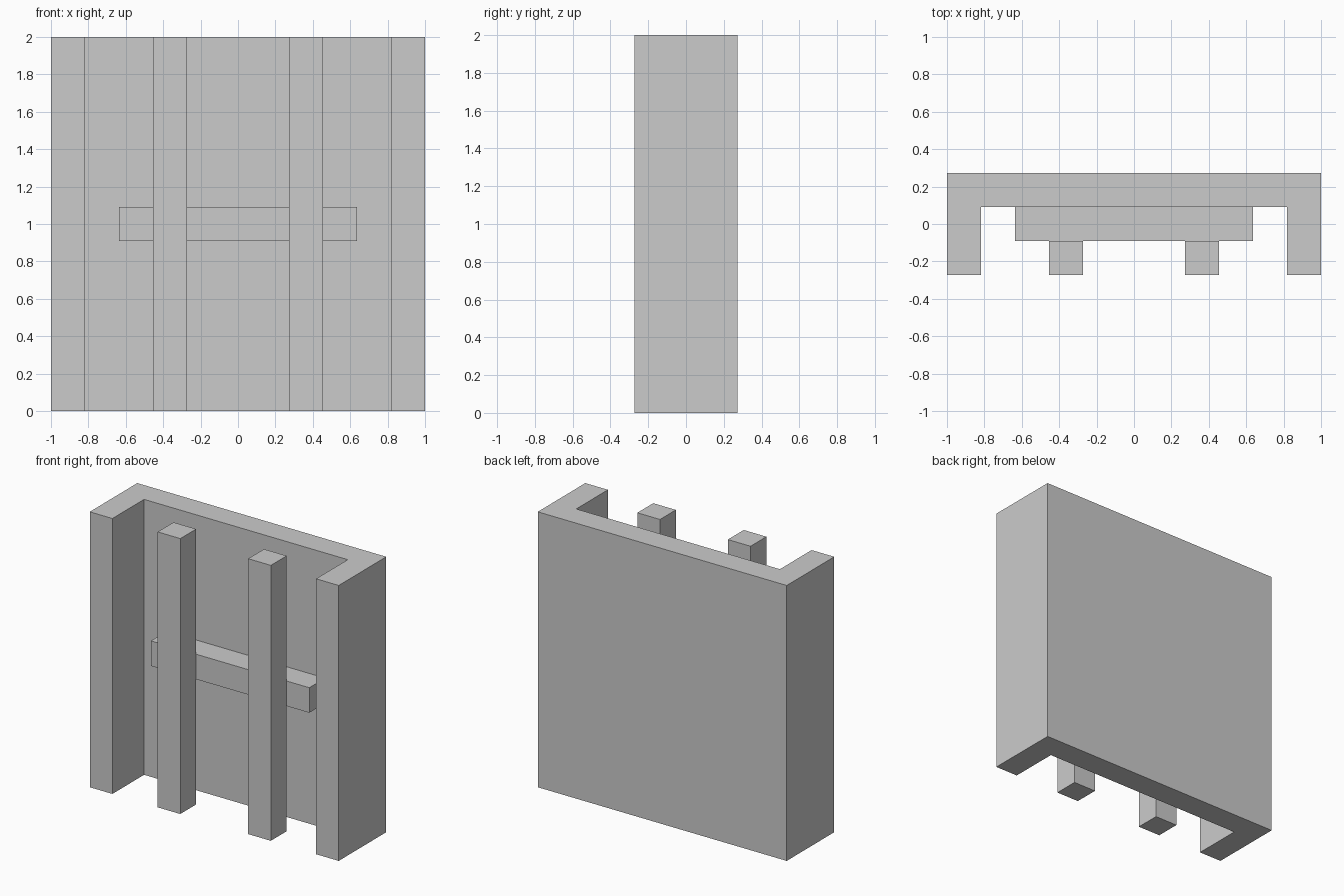
import bpy
import bmesh

if "Cube" in bpy.data.objects:
    bpy.data.objects.remove(bpy.data.objects["Cube"])

U = 2 / 11  # module: every bar and wall is one unit thick


def prism(name, profile, z0, z1):
    """Extrude an XY outline (in modules, counter-clockwise) from z0 to z1."""
    bm = bmesh.new()
    base = bm.faces.new([bm.verts.new((x * U, y * U, z0 * U)) for x, y in profile])
    ext = bmesh.ops.extrude_face_region(bm, geom=[base], use_keep_orig=True)
    top = [v for v in ext["geom"] if isinstance(v, bmesh.types.BMVert)]
    bmesh.ops.translate(bm, verts=top, vec=(0, 0, (z1 - z0) * U))
    bmesh.ops.recalc_face_normals(bm, faces=bm.faces)
    mesh = bpy.data.meshes.new(name)
    bm.to_mesh(mesh)
    bm.free()
    obj = bpy.data.objects.new(name, mesh)
    bpy.context.collection.objects.link(obj)
    return obj


def box(name, x0, x1, y0, y1, z0, z1):
    return prism(name, [(x0, y0), (x1, y0), (x1, y1), (x0, y1)], z0, z1)


# Back panel with its two side walls, one U-shaped channel
right = [(5.5, 1.5), (5.5, -1.5), (4.5, -1.5), (4.5, 0.5)]
left = [(-x, y) for x, y in reversed(right)]
prism("back_channel", (right + left)[::-1], 0, 11)

# Horizontal bar joining the posts to the back panel
box("cross_bar", -3.5, 3.5, -0.5, 0.5, 5, 6)

# Two upright posts in front of the bar
for name, x in (("left_post", -2), ("right_post", 2)):
    box(name, x - 0.5, x + 0.5, -1.5, -0.5, 0, 11)
